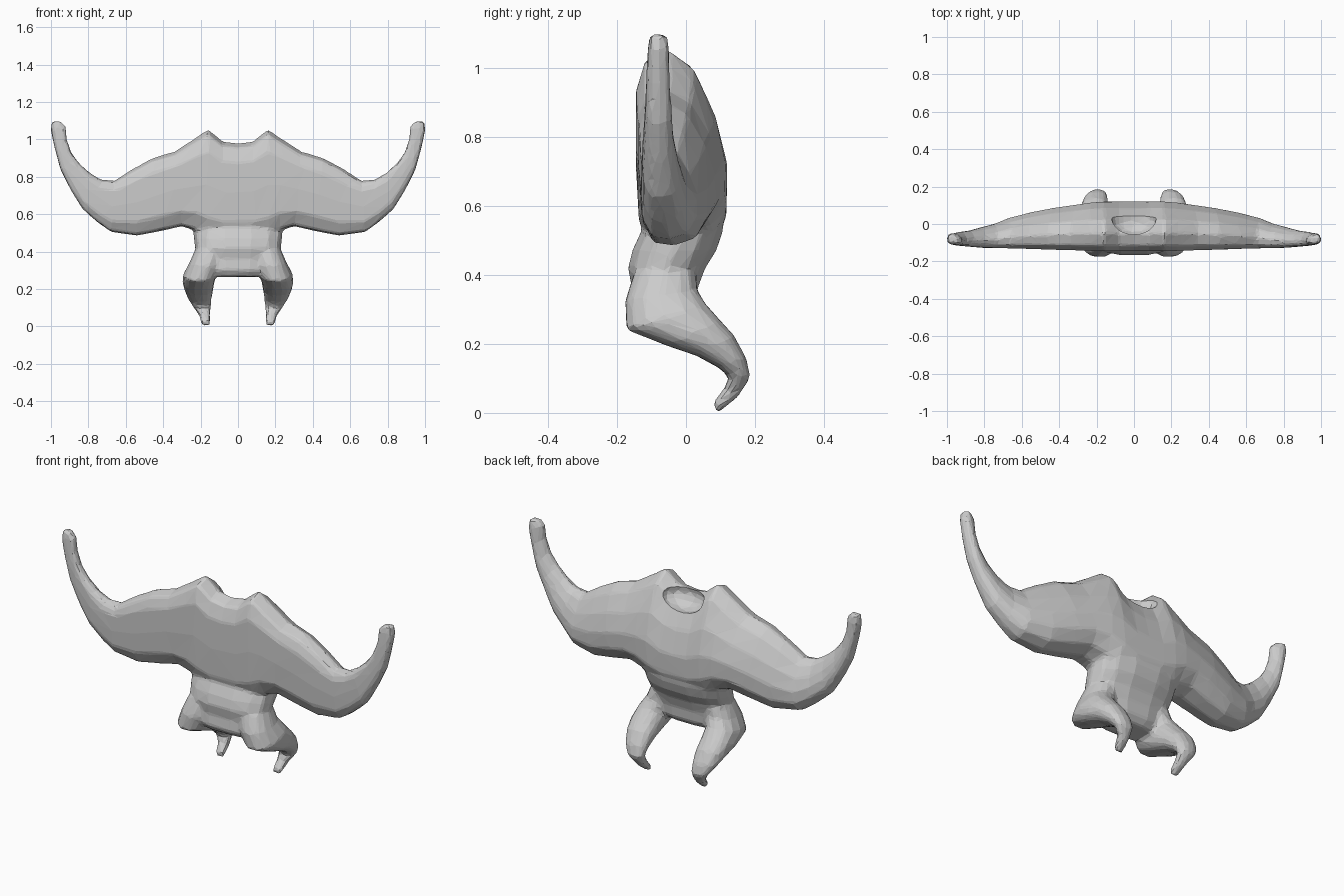
import bpy, bmesh, math

if "Cube" in bpy.data.objects:
    bpy.data.objects.remove(bpy.data.objects["Cube"])

bm = bmesh.new()


def loft(rings):
    """Skin a list of equal-length point rings and cap both ends."""
    vs = [[bm.verts.new(p) for p in r] for r in rings]
    n = len(vs[0])
    faces = [bm.faces.new((a[i], a[(i + 1) % n], b[(i + 1) % n], b[i]))
             for a, b in zip(vs, vs[1:]) for i in range(n)]
    faces += [bm.faces.new(vs[0]), bm.faces.new(vs[-1])]
    bmesh.ops.recalc_face_normals(bm, faces=faces)


# Chest and arms: flat front, domed back, lofted from arm tip to arm tip
# section outline: (depth 0 front..1 back, height 0 bottom..1 top)
outline = [(0, .5), (0, .8), (.1, .95), (.35, 1), (.62, .91), (.85, .68),
           (.98, .44), (.97, .22), (.8, .06), (.5, 0), (.2, .02), (.03, .2)]
# bottom x, bottom z, top x, top z, front y, back y
stations = [
    (0, .45, 0, .98, -.145, .125), (.08, .45, .08, .99, -.145, .125),
    (.16, .46, .16, 1.055, -.145, .125), (.22, .51, .24, 1.0, -.143, .12),
    (.30, .535, .34, .935, -.14, .107), (.41, .51, .46, .90, -.137, .09),
    (.54, .485, .56, .845, -.133, .067), (.68, .505, .66, .78, -.13, .035),
    (.75, .555, .73, .785, -.128, .005), (.83, .625, .79, .82, -.127, -.015),
    (.895, .73, .85, .875, -.122, -.033), (.95, .84, .89, .93, -.118, -.04),
    (.98, .95, .915, 1.0, -.115, -.045), (1.002, 1.05, .92, 1.07, -.11, -.048),
    (.997, 1.097, .945, 1.097, -.105, -.055)]


def chest_ring(st, s):
    bx, bz, tx, tz, yf, yb = st
    return [(s * (bx + (tx - bx) * v), yf + (yb - yf) * u, bz + (tz - bz) * v)
            for u, v in outline]


loft([chest_ring(st, -1) for st in reversed(stations[1:])]
     + [chest_ring(st, 1) for st in stations])

# Waist and pelvis: z, half width, front y, back y
waist = [(.66, .25, -.135, .105), (.53, .24, -.13, .11), (.47, .237, -.158, .09),
         (.42, .23, -.17, .058), (.36, .225, -.158, .035), (.30, .21, -.165, .03),
         (.265, .17, -.14, .0)]


def oval(c, a, b, power=.8, n=14):
    """Rounded-square ring with centre c and half axes a, b."""
    pts = []
    for i in range(n):
        t = 2 * math.pi * i / n
        ca, sa = math.cos(t), math.sin(t)
        ca = math.copysign(abs(ca) ** power, ca)
        sa = math.copysign(abs(sa) ** power, sa)
        pts.append(tuple(c[k] + a[k] * ca + b[k] * sa for k in range(3)))
    return pts


loft([oval((0, (f + k) / 2, z), (w, 0, 0), (0, (k - f) / 2, 0))
      for z, w, f, k in waist])

# Bent legs: back y, back z, front y, front z, centre x, half width
leg = [(.03, .41, -.15, .41, .15, .08), (.035, .355, -.178, .325, .175, .085),
       (.06, .315, -.175, .24, .205, .088), (.10, .27, -.06, .195, .212, .085),
       (.14, .225, .03, .165, .21, .077), (.175, .16, .095, .13, .203, .063),
       (.188, .105, .125, .105, .193, .048), (.15, .045, .11, .07, .178, .03),
       (.09, -.003, .078, .03, .172, .025)]
for s in (-1, 1):
    loft([oval((s * x, (by + fy) / 2, (bz + fz) / 2), (w, 0, 0),
               (0, (by - fy) / 2, (bz - fz) / 2), .9)
          for by, bz, fy, fz, x, w in leg])

mesh = bpy.data.meshes.new("body")
bm.to_mesh(mesh)
bm.free()
body = bpy.data.objects.new("body", mesh)
bpy.context.collection.objects.link(body)

# Neck hollow cutter
bpy.ops.mesh.primitive_uv_sphere_add(segments=24, ring_count=12, radius=1,
                                     location=(0, .025, .96))
hollow = bpy.context.object
hollow.name = "neck_hollow_cutter"
hollow.scale = (.12, .085, .07)
hollow.hide_render = True
hollow.display_type = 'WIRE'

# Fuse the parts, cut the neck, then reduce to flat facets
fuse = body.modifiers.new("fuse", 'REMESH')
fuse.mode = 'VOXEL'
fuse.voxel_size = .011
soften = body.modifiers.new("soften", 'SMOOTH')
soften.factor = .5
soften.iterations = 4
cut = body.modifiers.new("neck_cut", 'BOOLEAN')
cut.operation = 'DIFFERENCE'
cut.object = hollow
facet = body.modifiers.new("facet", 'DECIMATE')
facet.ratio = .055

# Apply the modifiers and remove the cutter
bpy.context.view_layer.objects.active = body
hollow.select_set(False)
body.select_set(True)
for m in list(body.modifiers):
    bpy.ops.object.modifier_apply(modifier=m.name)
bpy.data.objects.remove(hollow)
bpy.ops.object.shade_flat()
